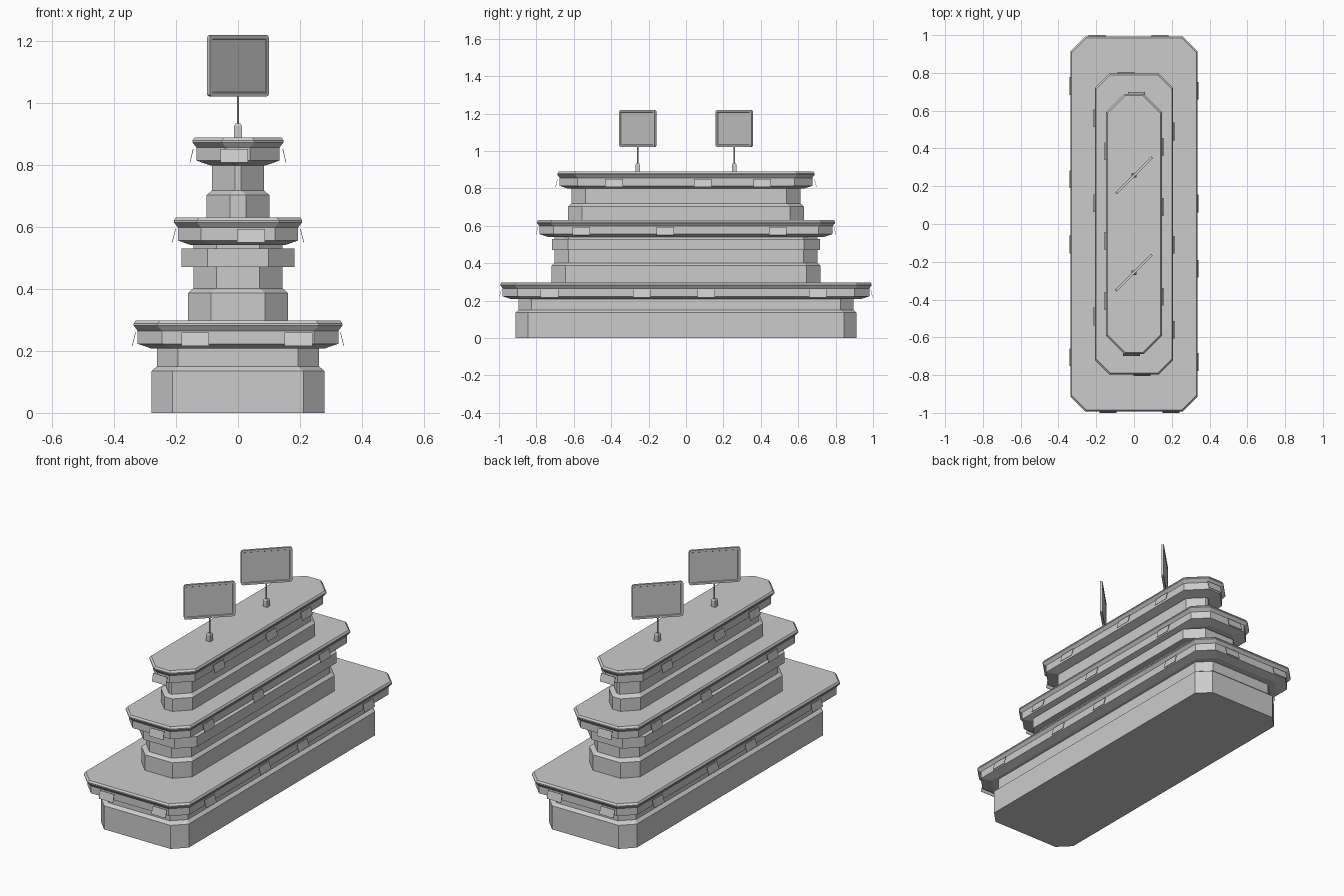
import bpy, bmesh, math
from mathutils import Matrix

cube = bpy.data.objects.get("Cube")
if cube:
    bpy.data.objects.remove(cube, do_unlink=True)

grey = bpy.data.materials.new("plain grey")
grey.use_nodes = True
colour = (0.6, 0.6, 0.6, 1)
grey.diffuse_color = colour
grey.node_tree.nodes["Principled BSDF"].inputs["Base Color"].default_value = colour


def finish(name, bm):
    bmesh.ops.recalc_face_normals(bm, faces=bm.faces)
    mesh = bpy.data.meshes.new(name)
    bm.to_mesh(mesh)
    bm.free()
    mesh.materials.append(grey)
    obj = bpy.data.objects.new(name, mesh)
    bpy.context.scene.collection.objects.link(obj)
    return obj


def octagon(hx, hy, c):
    """Rectangle outline with cut corners."""
    return [(hx, c - hy), (hx, hy - c), (hx - c, hy), (c - hx, hy),
            (-hx, hy - c), (-hx, c - hy), (c - hx, -hy), (hx - c, -hy)]


def loft(name, hx, hy, cut, profile):
    """Stack cut-corner rings; profile holds (inset, height) pairs."""
    bm = bmesh.new()
    rings = [[bm.verts.new((x, y, z)) for x, y in octagon(hx - d, hy - d, cut)]
             for d, z in profile]
    for low, high in zip(rings, rings[1:]):
        for i in range(8):
            j = (i + 1) % 8
            bm.faces.new((low[i], low[j], high[j], high[i]))
    bm.faces.new(rings[0][::-1])
    bm.faces.new(rings[-1])
    return finish(name, bm)


def box(bm, size, matrix):
    return bmesh.ops.create_cube(
        bm, size=1, matrix=matrix @ Matrix.Diagonal((*size, 1)))["verts"]


def body(name, hx, hy, cut, bottom, ledge, top):
    """Plinth with a sloped ledge and a slimmer neck."""
    loft(name, hx, hy, cut, [(0, bottom), (0, ledge), (0.017, ledge + 0.015), (0.017, top)])


def shelf(name, hx, hy, cut, top):
    """Tray with a sloped underside, a fascia and a flared lip."""
    loft(name, hx, hy, cut, [(0.057, top - 0.09), (0.013, top - 0.075), (0.013, top - 0.033),
                             (0, top - 0.016), (0, top - 0.01), (0.007, top)])


def tags(name, hx, hy, top, side_spots, end_spots):
    """Tilted label plates around a shelf, repeated by a half turn."""
    bm = bmesh.new()
    tilt = Matrix.Rotation(math.radians(-14), 4, 'Y')
    z = top - 0.06
    for turn in (0, math.pi):
        spin = Matrix.Rotation(turn, 4, 'Z')
        for y in side_spots:
            box(bm, (0.002, 0.094, 0.045), spin @ Matrix.Translation((hx, y, z)) @ tilt)
        for x in end_spots:
            box(bm, (0.002, 0.09, 0.045), spin @ Matrix.Translation((x, -hy, z))
                @ Matrix.Rotation(-math.pi / 2, 4, 'Z') @ tilt)
    finish(name, bm)


# Lower tier
body("lower_plinth", 0.279, 0.912, 0.068, 0, 0.135, 0.22)
shelf("lower_shelf", 0.337, 0.993, 0.078, 0.298)
tags("lower_tags", 0.336, 0.993, 0.298, (-0.73, -0.237, 0.108, 0.705), (-0.138, 0.195))

# Middle tier, with a projecting band
body("middle_plinth", 0.161, 0.719, 0.074, 0.298, 0.387, 0.56)
loft("middle_band", 0.183, 0.717, 0.085, [(0, 0.47), (0, 0.53)])
shelf("middle_shelf", 0.207, 0.797, 0.075, 0.631)
tags("middle_tags", 0.207, 0.797, 0.631, (-0.56, -0.11, 0.49), (0.042,))

# Upper tier
body("upper_plinth", 0.101, 0.63, 0.075, 0.631, 0.703, 0.83)
shelf("upper_shelf", 0.147, 0.688, 0.095, 0.889)
tags("upper_tags", 0.15, 0.692, 0.889, (-0.385, 0.09, 0.407), (-0.012,))


def sign(name, y):
    """Framed board on a thin rod and a small foot, turned diagonally."""
    place = Matrix.Translation((0, y, 0)) @ Matrix.Rotation(math.pi / 4, 4, 'Z')

    bm = bmesh.new()
    verts = box(bm, (0.27, 0.013, 0.198), Matrix.Translation((0, 0, 1.12)))
    corners = [e for e in bm.edges
               if abs(e.verts[0].co.y - e.verts[1].co.y) > 0.005]
    bmesh.ops.bevel(bm, geom=corners, offset=0.01, segments=2,
                    profile=0.5, affect='EDGES')
    bm.normal_update()
    fronts = [f for f in bm.faces if abs(f.normal.y) > 0.9]
    bmesh.ops.inset_individual(bm, faces=fronts, thickness=0.012, depth=0)
    bmesh.ops.inset_individual(bm, faces=fronts, thickness=0.002, depth=-0.003)
    finish(name + "_board", bm).matrix_world = place

    bm = bmesh.new()
    bmesh.ops.create_cone(bm, cap_ends=True, segments=8, radius1=0.004, radius2=0.004,
                          depth=0.11, matrix=Matrix.Translation((0, 0, 0.975)))
    finish(name + "_rod", bm).matrix_world = place

    bm = bmesh.new()
    box(bm, (0.026, 0.026, 0.036), Matrix.Translation((0, 0, 0.907)))
    top = [f for f in bm.faces if f.calc_center_median().z > 0.92]
    cap = bmesh.ops.extrude_face_region(bm, geom=top)["geom"]
    bmesh.ops.delete(bm, geom=top, context='FACES_ONLY')
    for v in [g for g in cap if isinstance(g, bmesh.types.BMVert)]:
        v.co.x *= 0.6
        v.co.y *= 0.6
        v.co.z += 0.008
    finish(name + "_foot", bm).matrix_world = Matrix.Translation((0, y, 0))


sign("front_sign", -0.258)
sign("back_sign", 0.258)
